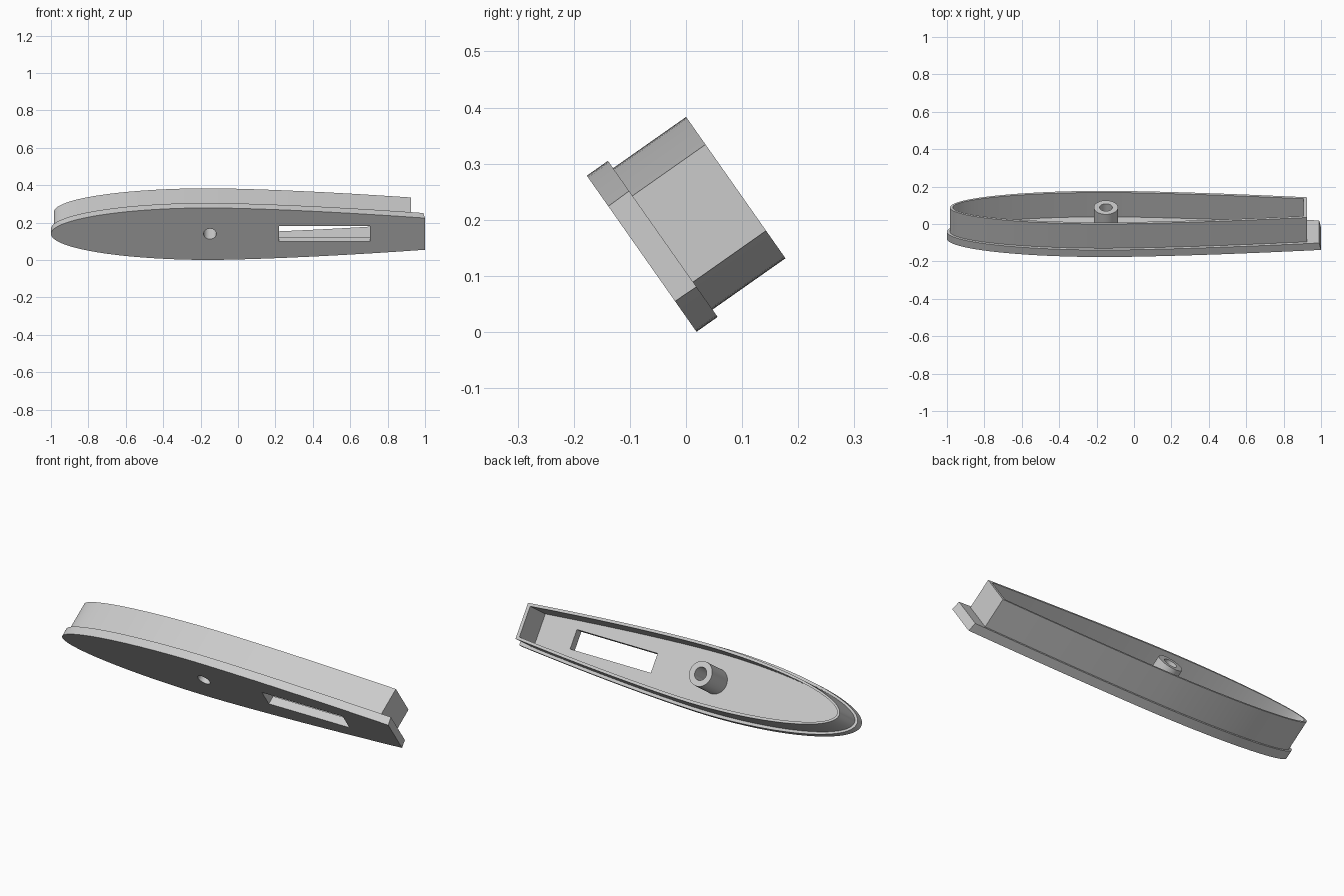
import bpy, bmesh, math
from mathutils import Matrix

cube = bpy.data.objects.get("Cube")
if cube:
    bpy.data.objects.remove(cube, do_unlink=True)

# Main dimensions, measured in the tilted frame (local z = depth behind the outer face)
PLATE_T, DEPTH = 0.046, 0.205
MID_X = -0.15
PLACE = Matrix.Translation((0, -0.079, 0.1395)) @ Matrix.Rotation(math.radians(35.1 - 90), 4, 'X')

grey = bpy.data.materials.new("plain grey")
grey.use_nodes = True
grey.diffuse_color = (0.6, 0.6, 0.6, 1)
grey.node_tree.nodes["Principled BSDF"].inputs["Base Color"].default_value = grey.diffuse_color


def hull(inset, end_x, n=40):
    """Rounded nose, gently tapering sides and a cut-off end."""
    half = []
    for i in range(n + 1):
        a = math.pi / 2 * i / n
        half.append((MID_X - (0.85 - inset) * math.cos(a), (0.17 - inset) * math.sin(a)))
    for i in range(1, n // 2 + 1):
        x = MID_X + (end_x - MID_X) * i / (n // 2)
        half.append((x, 0.17 - inset - 0.0665 * ((x - MID_X) / 1.15) ** 1.5))
    return half + [(x, -y) for x, y in reversed(half[1:])]


def circle(radius, n=40):
    return [(MID_X + radius * math.cos(2 * math.pi * i / n), radius * math.sin(2 * math.pi * i / n)) for i in range(n)]


def finish(name, bm):
    bmesh.ops.transform(bm, matrix=PLACE, verts=bm.verts)
    bmesh.ops.recalc_face_normals(bm, faces=bm.faces)
    mesh = bpy.data.meshes.new(name)
    bm.to_mesh(mesh)
    bm.free()
    mesh.materials.append(grey)
    ob = bpy.data.objects.new(name, mesh)
    bpy.context.collection.objects.link(ob)
    return ob


def loop(bm, pts, z):
    return [bm.verts.new((x, y, z)) for x, y in pts]


def strip(bm, a, b):
    for i in range(len(a)):
        j = (i + 1) % len(a)
        bm.faces.new((a[i], a[j], b[j], b[i]))


def prism(name, low, high, z0, z1):
    bm = bmesh.new()
    a, b = loop(bm, low, z0), loop(bm, high, z1)
    strip(bm, a, b)
    bm.faces.new(a)
    bm.faces.new(b)
    return finish(name, bm)


def tube(name, outer, inner, z0, z1):
    bm = bmesh.new()
    a, b, c, d = loop(bm, outer, z0), loop(bm, outer, z1), loop(bm, inner, z1), loop(bm, inner, z0)
    for p, q in ((a, b), (b, c), (c, d), (d, a)):
        strip(bm, p, q)
    return finish(name, bm)


def smooth(ob):
    bpy.ops.object.select_all(action='DESELECT')
    ob.select_set(True)
    bpy.context.view_layer.objects.active = ob
    bpy.ops.object.shade_smooth_by_angle(angle=math.radians(30))


# Face plate with a slightly raked end
plate = prism("face_plate", hull(0, 1.0), hull(0, 0.99), 0, PLATE_T)

# Slot and screw hole through the plate
slot = [(0.22, -0.051), (0.705, -0.051), (0.705, 0.051), (0.22, 0.051)]
cutters = [prism("slot_cutter", slot, slot, -0.05, 0.1),
           prism("hole_cutter", circle(0.034), circle(0.034), -0.05, 0.1)]
for cutter in cutters:
    mod = plate.modifiers.new("cut", 'BOOLEAN')
    mod.operation = 'DIFFERENCE'
    mod.solver = 'EXACT'
    mod.object = cutter
    cutter.hide_render = True
bpy.context.view_layer.update()
cut = bpy.data.meshes.new_from_object(plate.evaluated_get(bpy.context.evaluated_depsgraph_get()))
plate.modifiers.clear()
plate.data = cut
for cutter in cutters:
    bpy.data.objects.remove(cutter, do_unlink=True)

# Thin surrounding wall, open at the back
wall = tube("side_wall", hull(0.016, 0.925), hull(0.031, 0.907), PLATE_T, DEPTH)

# Hollow screw post
post = tube("screw_post", circle(0.065), circle(0.034), PLATE_T, DEPTH)

for part in (plate, wall, post):
    smooth(part)
